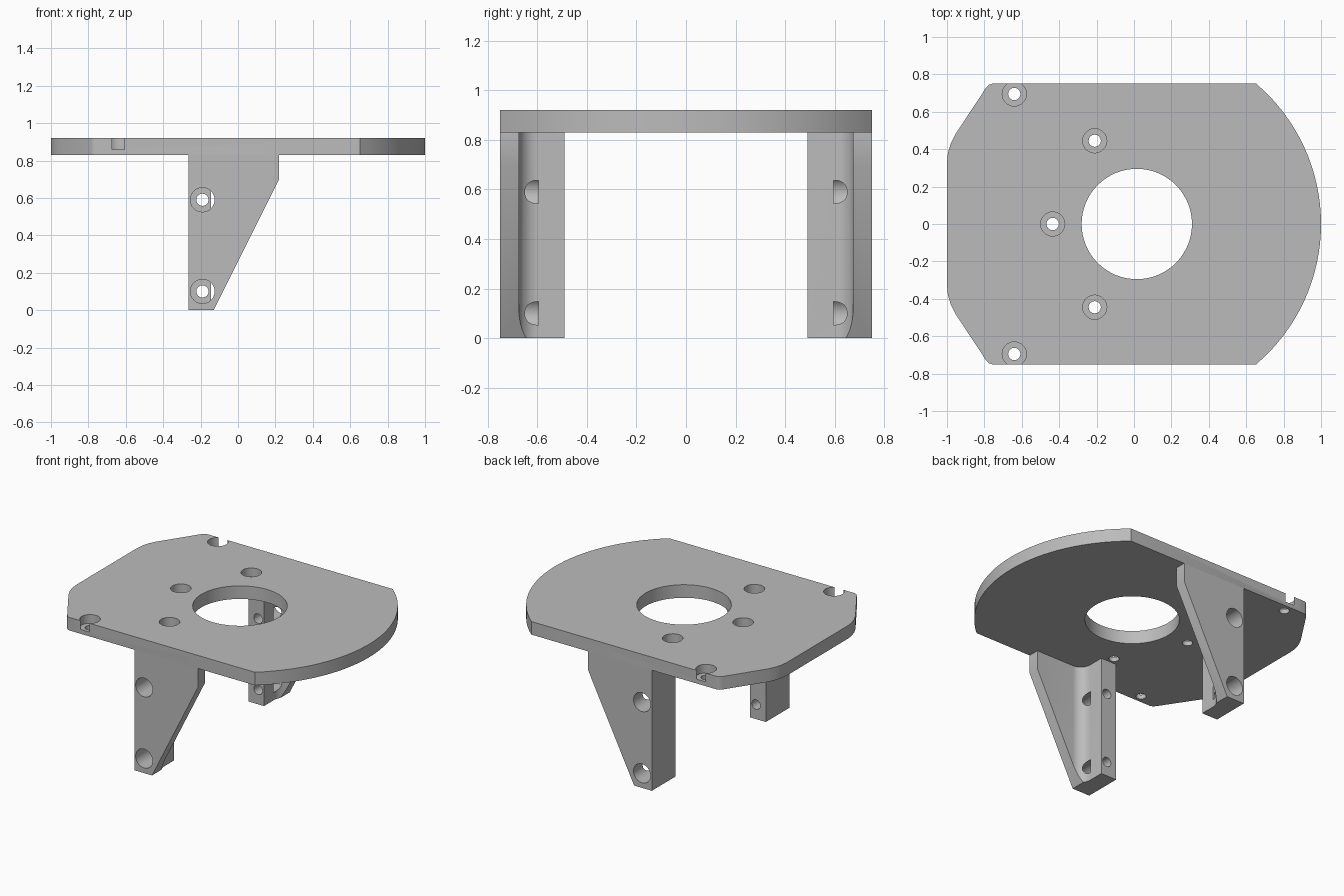
import bpy
import bmesh
from math import sin, cos, pi, asin, radians
from mathutils import Matrix

cube = bpy.data.objects.get("Cube")
if cube:
    bpy.data.objects.remove(cube, do_unlink=True)

grey = bpy.data.materials.new("plain grey")
grey.use_nodes = True
grey.diffuse_color = (0.5, 0.5, 0.5, 1)
grey.node_tree.nodes["Principled BSDF"].inputs["Base Color"].default_value = (0.5, 0.5, 0.5, 1)

PLATE_BOTTOM, PLATE_TOP, HALF_WIDTH = 0.83, 0.92, 0.75
CENTRE_X = 0.015
BORE, DRILL = 0.065, 0.033


def prism(name, outline, low, high, axis="z"):
    """Extrude a 2D outline along z (xy outline) or y (xz outline)."""
    def place(a, b, c):
        return (a, b, c) if axis == "z" else (a, c, b)
    bm = bmesh.new()
    rings = [[bm.verts.new(place(a, b, c)) for a, b in outline] for c in (low, high)]
    n = len(outline)
    bm.faces.new(rings[0])
    bm.faces.new(rings[1])
    for i in range(n):
        j = (i + 1) % n
        bm.faces.new((rings[0][i], rings[0][j], rings[1][j], rings[1][i]))
    bmesh.ops.recalc_face_normals(bm, faces=bm.faces)
    mesh = bpy.data.meshes.new(name)
    bm.to_mesh(mesh)
    bm.free()
    mesh.materials.append(grey)
    obj = bpy.data.objects.new(name, mesh)
    bpy.context.collection.objects.link(obj)
    return obj


def circle(a, b, r, n):
    return [(a + r * cos(2 * pi * i / n), b + r * sin(2 * pi * i / n)) for i in range(n)]


def combine(obj, tool, operation="DIFFERENCE"):
    """Apply a boolean and discard its tool."""
    bpy.context.view_layer.objects.active = obj
    mod = obj.modifiers.new("cut", "BOOLEAN")
    mod.operation, mod.object, mod.solver = operation, tool, "EXACT"
    bpy.ops.object.modifier_apply(modifier=mod.name)
    bpy.data.objects.remove(tool, do_unlink=True)


def finish(obj):
    bpy.ops.object.select_all(action="DESELECT")
    obj.select_set(True)
    bpy.context.view_layer.objects.active = obj
    bpy.ops.object.shade_smooth_by_angle(angle=radians(30))


# Mounting plate: rounded end, flat sides, clipped corners
radius = 1 - CENTRE_X
limit = asin(HALF_WIDTH / radius)
arc = [(CENTRE_X + radius * cos(t), radius * sin(t))
       for t in (limit * (i / 16 - 1) for i in range(33))]
corner = [(-0.76, 0.75), (-0.775, 0.745), (-0.79, 0.73), (-0.955, 0.48),
          (-0.98, 0.43), (-0.995, 0.38), (-1, 0.33)]
outline = arc + corner + [(x, -y) for x, y in reversed(corner)]
plate = prism("mounting_plate", outline, PLATE_BOTTOM, PLATE_TOP)

# Central opening and counterbored screw holes
combine(plate, prism("opening", circle(CENTRE_X, 0, 0.295, 64), 0.7, 1))
for x, y in ((-0.64, 0.695), (-0.21, 0.445), (-0.435, 0), (-0.21, -0.445), (-0.64, -0.695)):
    combine(plate, prism("bore", circle(x, y, BORE, 20), 0.86, 1))
    combine(plate, prism("drill", circle(x, y, DRILL, 16), 0.7, 1))
finish(plate)

# Legs: block with a filleted web, trimmed to a tapering side profile
LEFT_X, BLOCK_X, FILLET = -0.265, -0.145, 0.075
WEB_Y, INNER_Y = 0.675, 0.49
fillet = [(BLOCK_X + FILLET * (1 - cos(t)), WEB_Y - FILLET * (1 - sin(t)))
          for t in (pi / 2 * i / 10 for i in range(11))]
section = [(LEFT_X, HALF_WIDTH), (LEFT_X, INNER_Y), (BLOCK_X, INNER_Y)] + fillet + [
    (0.3, WEB_Y), (0.3, HALF_WIDTH)]
side = [(LEFT_X - 0.1, 0), (-0.13, 0), (0.22, 0.70), (0.22, PLATE_BOTTOM),
        (LEFT_X - 0.1, PLATE_BOTTOM)]

for name, s in (("right_leg", -1), ("left_leg", 1)):
    leg = prism(name, [(x, s * y) for x, y in section], -0.1, 1)
    combine(leg, prism("taper", side, -1, 1, "y"), "INTERSECT")
    for z in (0.10, 0.59):
        combine(leg, prism("bore", circle(-0.19, z, BORE, 24), s * 0.595, s * 0.9, "y"))
        combine(leg, prism("drill", circle(-0.19, z, DRILL, 16), s * 0.3, s * 0.9, "y"))
    finish(leg)
